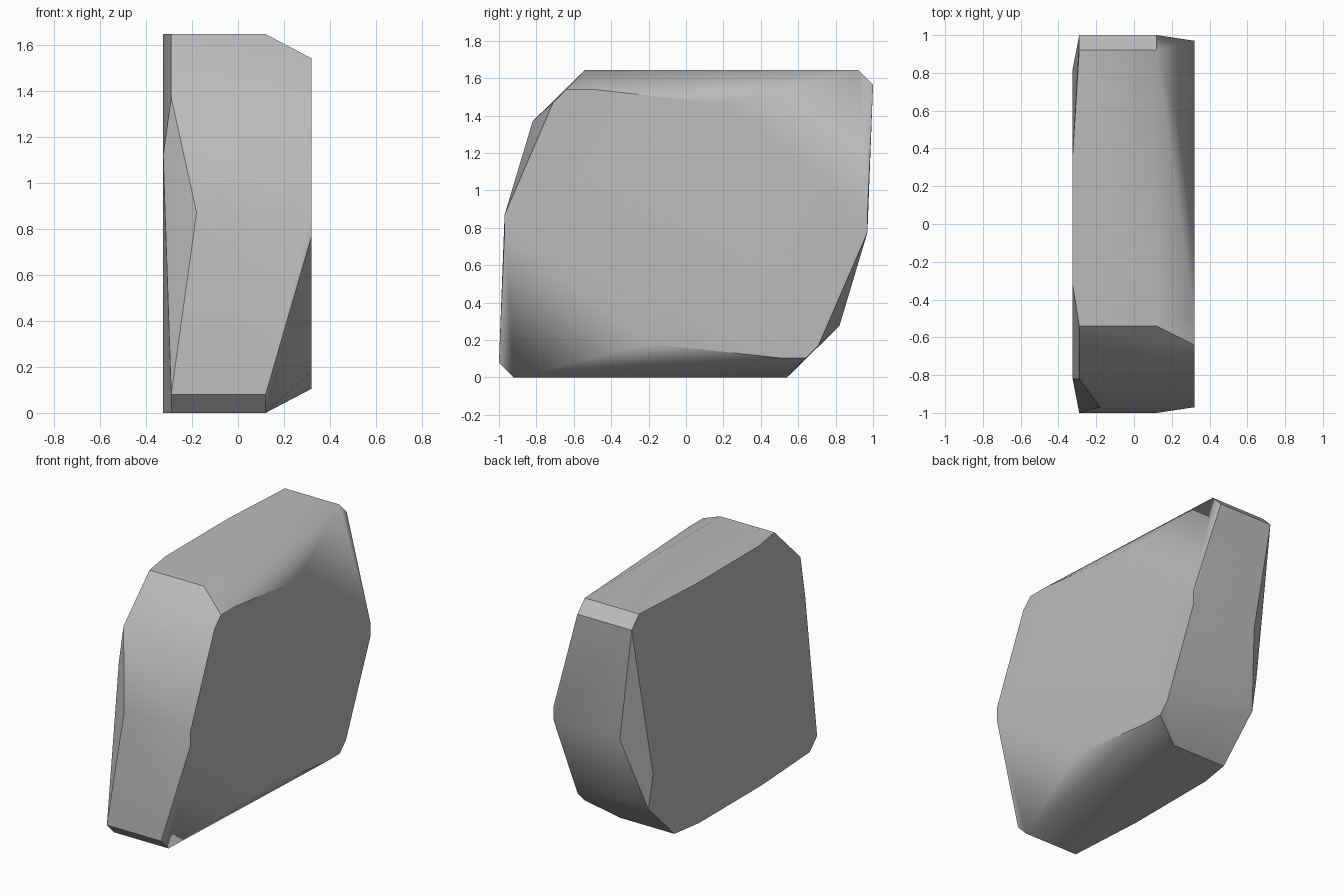
import bpy, bmesh, math

cube = bpy.data.objects.get("Cube")
if cube:
    bpy.data.objects.remove(cube)

HEIGHT = 1.645
FLAT, RIM, CUT, OUTER = -0.325, -0.29, 0.12, 0.32

# Corners of half the boulder; the other half is the same turned over about x
corners = [
    # upper front slope
    (RIM, -0.54, HEIGHT), (CUT, -0.54, HEIGHT), (OUTER, -0.64, 1.54),
    (OUTER, -0.71, 1.47), (-0.19, -0.82, 1.37), (RIM, -0.82, 1.37),
    # front bulge
    (-0.18, -0.97, 0.87), (OUTER, -0.97, 0.87), (OUTER, -0.97, 0.77),
    # lower front edge
    (RIM, -1.0, 0.08), (CUT, -1.0, 0.08), (RIM, -0.92, 0), (CUT, -0.92, 0),
    # top ridge and lower corner of the left side
    (OUTER, -0.5, 1.54), (OUTER, -0.2, 0.18),
    # flat of the right side
    (FLAT, -0.82, 1.12), (FLAT, -0.32, HEIGHT), (FLAT, 0.36, HEIGHT),
]

bm = bmesh.new()
for x, y, z in corners:
    bm.verts.new((x, y, z))
    bm.verts.new((x, -y, HEIGHT - z))
bmesh.ops.convex_hull(bm, input=bm.verts)
bmesh.ops.dissolve_limit(bm, angle_limit=math.radians(1.5), verts=bm.verts, edges=bm.edges)
bmesh.ops.recalc_face_normals(bm, faces=bm.faces)
mesh = bpy.data.meshes.new("boulder")
bm.to_mesh(mesh)
bm.free()

boulder = bpy.data.objects.new("boulder", mesh)
bpy.context.collection.objects.link(boulder)

# Plain grey stone
stone = bpy.data.materials.new("grey stone")
stone.use_nodes = True
colour = (0.5, 0.5, 0.5, 1)
stone.diffuse_color = colour
stone.node_tree.nodes["Principled BSDF"].inputs["Base Color"].default_value = colour
mesh.materials.append(stone)

# Soft shading over the gentle creases, large faces kept flat
bpy.context.view_layer.objects.active = boulder
boulder.select_set(True)
bpy.ops.object.shade_smooth_by_angle(angle=math.radians(30))
weighted = boulder.modifiers.new("flat_faces", 'WEIGHTED_NORMAL')
weighted.keep_sharp = True
